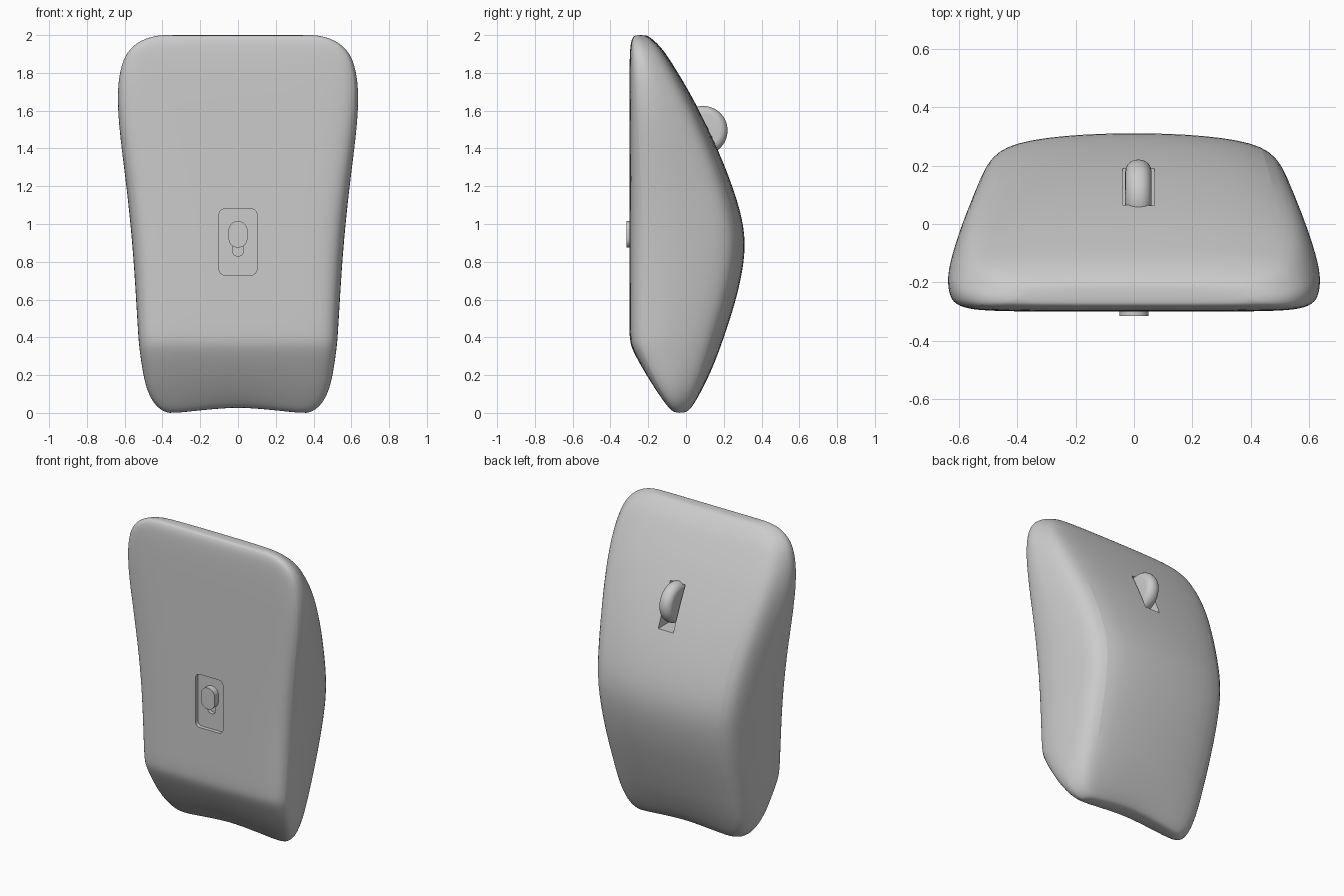
import bpy, bmesh, math
from mathutils import Vector

cube = bpy.data.objects.get("Cube")
if cube:
    bpy.data.objects.remove(cube)

grey = bpy.data.materials.new("plain grey")
grey.use_nodes = True
colour = (0.6, 0.6, 0.6, 1)
grey.diffuse_color = colour
grey.node_tree.nodes["Principled BSDF"].inputs["Base Color"].default_value = colour


def make_object(name, bm):
    bmesh.ops.recalc_face_normals(bm, faces=bm.faces[:])
    mesh = bpy.data.meshes.new(name)
    bm.to_mesh(mesh)
    bm.free()
    mesh.materials.append(grey)
    obj = bpy.data.objects.new(name, mesh)
    bpy.context.collection.objects.link(obj)
    return obj


def rounded_block(name, half_x, z_low, z_high, y_front, y_back, radius):
    """Prism along y with a rounded rectangular outline."""
    bm = bmesh.new()
    centre = (z_low + z_high) / 2
    half_z = (z_high - z_low) / 2
    outline = []
    for corner, (sx, sz) in enumerate([(1, 1), (-1, 1), (-1, -1), (1, -1)]):
        for step in range(9):
            angle = (corner + step / 8) * math.pi / 2
            x = sx * (half_x - radius) + radius * math.cos(angle)
            z = centre + sz * (half_z - radius) + radius * math.sin(angle)
            outline.append(bm.verts.new((x, y_front, z)))
    bmesh.ops.remove_doubles(bm, verts=bm.verts[:], dist=0.0001)
    face = bm.faces.new([v for v in outline if v.is_valid])
    side = bmesh.ops.extrude_face_region(bm, geom=[face])
    moved = [v for v in side["geom"] if isinstance(v, bmesh.types.BMVert)]
    bmesh.ops.translate(bm, verts=moved, vec=(0, y_back - y_front, 0))
    return make_object(name, bm)


def box(name, low, high):
    bm = bmesh.new()
    bmesh.ops.create_cube(bm, size=1)
    low, high = Vector(low), Vector(high)
    for v in bm.verts:
        v.co = (low + high) / 2 + v.co * (high - low)
    return make_object(name, bm)


def smooth(obj, degrees):
    bpy.ops.object.select_all(action="DESELECT")
    obj.select_set(True)
    bpy.context.view_layer.objects.active = obj
    bpy.ops.object.shade_smooth_by_angle(angle=math.radians(degrees))


def cut(obj, cutter):
    mod = obj.modifiers.new(cutter.name, "BOOLEAN")
    mod.operation = "DIFFERENCE"
    mod.solver = "EXACT"
    mod.object = cutter
    cutter.hide_render = True
    cutter.hide_set(True)


# Body rows: height, half width, front y, back y
rows = [
    (0, 0.37, -0.06, 0.01), (0.015, 0.41, -0.085, 0.03),
    (0.06, 0.455, -0.12, 0.06), (0.14, 0.49, -0.175, 0.1),
    (0.25, 0.51, -0.24, 0.148), (0.345, 0.523, -0.29, 0.183),
    (0.4, 0.528, -0.3, 0.203), (0.55, 0.537, -0.3, 0.253),
    (0.7, 0.546, -0.3, 0.293), (0.87, 0.558, -0.3, 0.32),
    (1.02, 0.572, -0.3, 0.305), (1.2, 0.591, -0.3, 0.25),
    (1.4, 0.617, -0.3, 0.17), (1.58, 0.636, -0.3, 0.083),
    (1.72, 0.638, -0.3, 0.008), (1.83, 0.622, -0.299, -0.06),
    (1.91, 0.59, -0.297, -0.11), (1.965, 0.53, -0.292, -0.16),
    (1.992, 0.46, -0.28, -0.195), (2, 0.4, -0.27, -0.215),
]
# Half cross-section, as fractions of width and depth
section = [(0, 0), (0.4, 0), (0.76, 0.005), (0.9, 0.03), (0.98, 0.1), (1, 0.25),
           (1, 0.4), (0.965, 0.6), (0.91, 0.8), (0.81, 0.93), (0.45, 0.985), (0, 1)]
ring = section + [(-u, v) for u, v in section[-2:0:-1]]
count = len(ring)

bm = bmesh.new()
loops = []
for z, width, front, back in rows:
    loop = []
    for u, v in ring:
        x = u * width
        # Shallow hollow in the middle of the lower end
        hollow = 0.03 * math.cos(min(abs(x) / 0.36, 1) * math.pi / 2) ** 2
        lift = hollow * max(0, 1 - z / 0.35) ** 2
        loop.append(bm.verts.new((x, front + v * (back - front), z + lift)))
    loops.append(loop)
for a, b in zip(loops, loops[1:]):
    for k in range(count):
        n = (k + 1) % count
        bm.faces.new((a[k], a[n], b[n], b[k]))
half = len(section) - 1
for loop in (loops[0], loops[-1]):
    for k in range(-(half // 2), half // 2):
        bm.faces.new([loop[i % count] for i in (k, k + 1, half - 1 - k, half - k)])
body = make_object("body", bm)
subdivision = body.modifiers.new("rounding", "SUBSURF")
subdivision.levels = subdivision.render_levels = 2

# Recess and slot for the switch, and opening for the wheel
cut(body, rounded_block("switch_recess_cutter", 0.1, 0.73, 1.08, -0.4, -0.275, 0.03))
cut(body, rounded_block("switch_slot_cutter", 0.03, 0.83, 0.98, -0.4, -0.25, 0.029))
cut(body, box("wheel_opening_cutter", (-0.04, -0.06, 1.34), (0.07, 0.5, 1.61)))
smooth(body, 40)

# Sliding switch
switch = rounded_block("switch", 0.05, 0.875, 1.015, -0.315, -0.26, 0.049)
smooth(switch, 40)

# Scroll wheel with a rounded rim
bm = bmesh.new()
bmesh.ops.create_cone(bm, cap_ends=True, segments=64, radius1=0.13, radius2=0.13, depth=0.09)
rim = [e for e in bm.edges if any(len(f.verts) > 4 for f in e.link_faces)]
bmesh.ops.bevel(bm, geom=rim, offset=0.042, segments=8, profile=0.5, affect="EDGES")
for v in bm.verts:
    x, y, z = v.co
    v.co = (z + 0.015, y + 0.09, x + 1.495)
wheel = make_object("scroll_wheel", bm)
smooth(wheel, 40)
